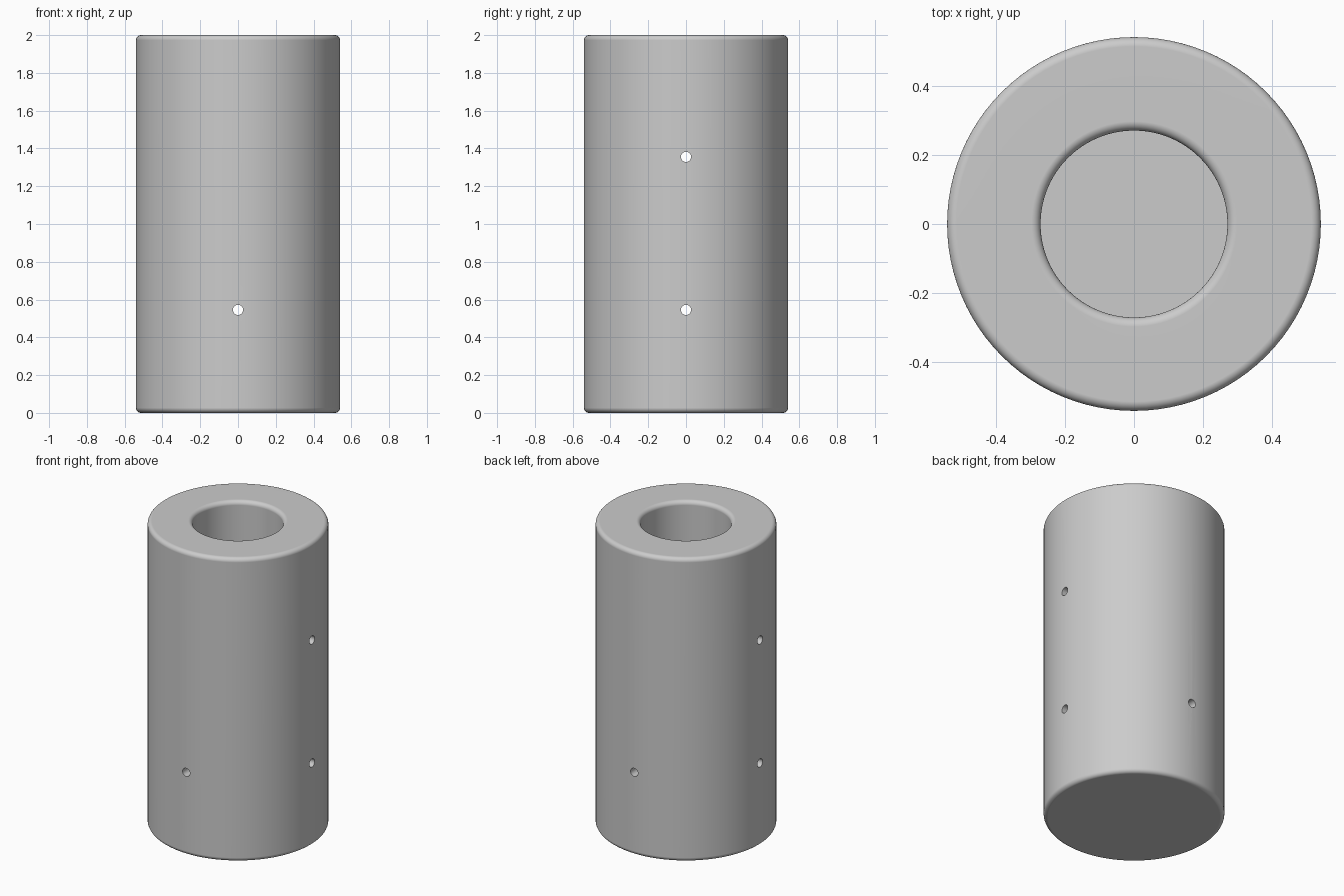
import bpy, bmesh
from math import pi, cos, sin, radians
from mathutils import Vector

cube = bpy.data.objects.get("Cube")
if cube:
    bpy.data.objects.remove(cube, do_unlink=True)

OUTER, BORE, HEIGHT, FLOOR = 0.54, 0.27, 2.0, 0.27
FILLET, PIN = 0.027, 0.027

grey = bpy.data.materials.new("plain grey")
grey.use_nodes = True
grey.diffuse_color = (0.6, 0.6, 0.6, 1)
grey.node_tree.nodes["Principled BSDF"].inputs["Base Color"].default_value = (0.6, 0.6, 0.6, 1)


def arc(cx, cz, start, end, steps=6):
    """Points of a rounded corner in the profile."""
    angles = [radians(start + (end - start) * i / steps) for i in range(steps + 1)]
    return [(cx + FILLET * cos(a), cz + FILLET * sin(a)) for a in angles]


def link(name, bm):
    mesh = bpy.data.meshes.new(name)
    bm.to_mesh(mesh)
    bm.free()
    mesh.materials.append(grey)
    obj = bpy.data.objects.new(name, mesh)
    bpy.context.collection.objects.link(obj)
    return obj


# Sleeve: turned profile with rounded rims and a blind bore
profile = [(0, 0)]
profile += arc(OUTER - FILLET, FILLET, -90, 0)
profile += arc(OUTER - FILLET, HEIGHT - FILLET, 0, 90)
profile += arc(BORE + FILLET, HEIGHT - FILLET, 90, 180)
profile += [(BORE, FLOOR), (0, FLOOR)]

bm = bmesh.new()
verts = [bm.verts.new((r, 0, z)) for r, z in profile]
edges = [bm.edges.new(pair) for pair in zip(verts, verts[1:])]
bmesh.ops.spin(bm, geom=verts + edges, cent=(0, 0, 0), axis=(0, 0, 1),
               angle=2 * pi, steps=96, use_duplicate=False)
bmesh.ops.remove_doubles(bm, verts=bm.verts, dist=1e-5)
bmesh.ops.recalc_face_normals(bm, faces=bm.faces)
sleeve = link("sleeve", bm)

# Cross holes: two along x, one along y
for name, axis, z in (("lower_side_hole", "X", 0.545),
                      ("upper_side_hole", "X", 1.355),
                      ("front_hole", "Y", 0.545)):
    bm = bmesh.new()
    bmesh.ops.create_cone(bm, cap_ends=True, segments=24,
                          radius1=PIN, radius2=PIN, depth=3 * OUTER)
    cutter = link(name + "_cutter", bm)
    direction = Vector((1, 0, 0)) if axis == "X" else Vector((0, 1, 0))
    cutter.rotation_euler = direction.to_track_quat("Z", "Y").to_euler()
    cutter.location.z = z
    cutter.hide_render = True
    cutter.hide_viewport = True
    cut = sleeve.modifiers.new(name, "BOOLEAN")
    cut.operation = "DIFFERENCE"
    cut.solver = "EXACT"
    cut.object = cutter

# Bake the holes, then remove the cutters
bpy.context.view_layer.update()
depsgraph = bpy.context.evaluated_depsgraph_get()
mesh = bpy.data.meshes.new_from_object(sleeve.evaluated_get(depsgraph))
sleeve.modifiers.clear()
sleeve.data = mesh
for obj in list(bpy.data.objects):
    if obj.name.endswith("_cutter"):
        bpy.data.objects.remove(obj, do_unlink=True)

# Smooth walls and fillets, crisp hole edges
bpy.ops.object.select_all(action="DESELECT")
bpy.context.view_layer.objects.active = sleeve
sleeve.select_set(True)
bpy.ops.object.shade_smooth_by_angle(angle=radians(35))
weighted = sleeve.modifiers.new("flat_face_normals", "WEIGHTED_NORMAL")
weighted.keep_sharp = True
